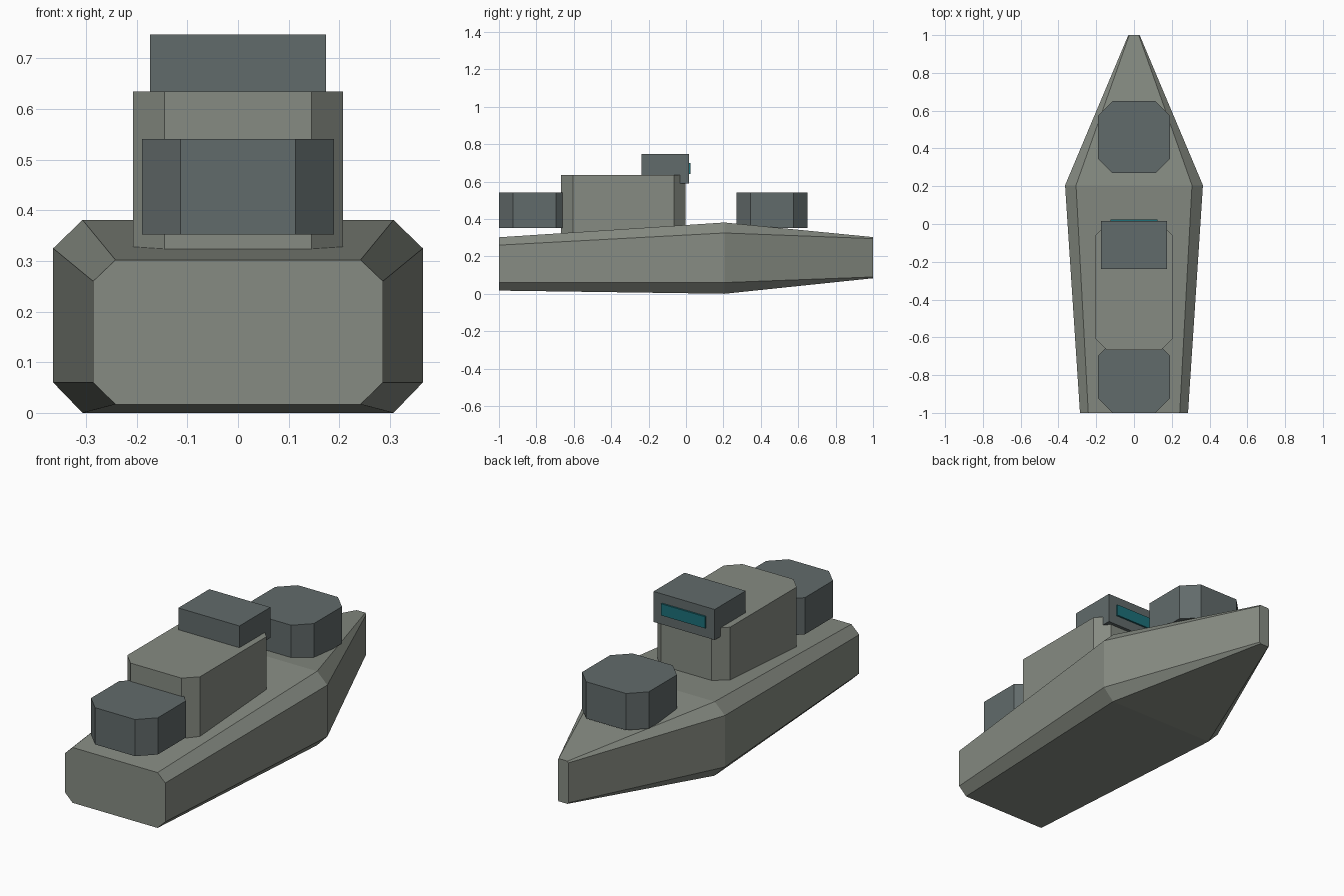
import bpy, bmesh

if "Cube" in bpy.data.objects:
    bpy.data.objects.remove(bpy.data.objects["Cube"])


def material(name, rgb):
    m = bpy.data.materials.new(name)
    m.diffuse_color = (*rgb, 1)
    m.use_nodes = True
    m.node_tree.nodes["Principled BSDF"].inputs["Base Color"].default_value = m.diffuse_color
    return m


HULL = material("hull_grey", (0.24, 0.26, 0.225))
DARK = material("dark_grey", (0.12, 0.145, 0.145))
GLASS = material("teal_glass", (0.012, 0.16, 0.19))


def loft(name, rings, mat):
    """Join equal-sized rings of points into a closed, flat-shaded solid."""
    bm = bmesh.new()
    loops = [[bm.verts.new(p) for p in ring] for ring in rings]
    n = len(loops[0])
    for a, b in zip(loops, loops[1:]):
        for i in range(n):
            j = (i + 1) % n
            bm.faces.new((a[i], a[j], b[j], b[i]))
    bm.faces.new(loops[0])
    bm.faces.new(loops[-1])
    bmesh.ops.recalc_face_normals(bm, faces=bm.faces)
    mesh = bpy.data.meshes.new(name)
    bm.to_mesh(mesh)
    bm.free()
    mesh.materials.append(mat)
    obj = bpy.data.objects.new(name, mesh)
    bpy.context.collection.objects.link(obj)
    return obj


def hull_ring(y, half, inner, z0, z1, z2, z3):
    """Octagonal hull section, mirrored about x = 0."""
    right = [(inner, z0), (half, z1), (half, z2), (inner, z3)]
    left = [(-x, z) for x, z in reversed(right)]
    return [(x, y, z) for x, z in right + left]


def block(name, half, y0, y1, z0, z1, mat, cut=0):
    """Upright box, with the vertical corners cut off when cut > 0."""
    if cut:
        right = [(half - cut, y0), (half, y0 + cut),
                 (half, y1 - cut), (half - cut, y1)]
    else:
        right = [(half, y0), (half, y1)]
    plan = right + [(-x, y) for x, y in reversed(right)]
    return loft(name, [[(x, y, z) for x, y in plan] for z in (z0, z1)], mat)


# Hull: stern, widest section, bow
loft("hull", [
    hull_ring(-1.0, 0.286, 0.242, 0.017, 0.06, 0.26, 0.302),
    hull_ring(0.205, 0.365, 0.307, 0.0, 0.06, 0.325, 0.381),
    hull_ring(1.0, 0.03, 0.025, 0.083, 0.09, 0.295, 0.303),
], HULL)

# Superstructure, sunk into the sloping deck
block("superstructure", 0.207, -0.667, -0.002, 0.29, 0.635, HULL, 0.062)

# Bridge overhanging the superstructure, with its window strip
block("bridge", 0.174, -0.237, 0.015, 0.59, 0.747, DARK)
block("bridge_window", 0.125, 0.0, 0.024, 0.64, 0.70, GLASS)

# Gun turret housings fore and aft
for name, y in (("rear_turret", -0.81), ("front_turret", 0.46)):
    block(name, 0.19, y - 0.19, y + 0.19, 0.352, 0.541, DARK, 0.076)
